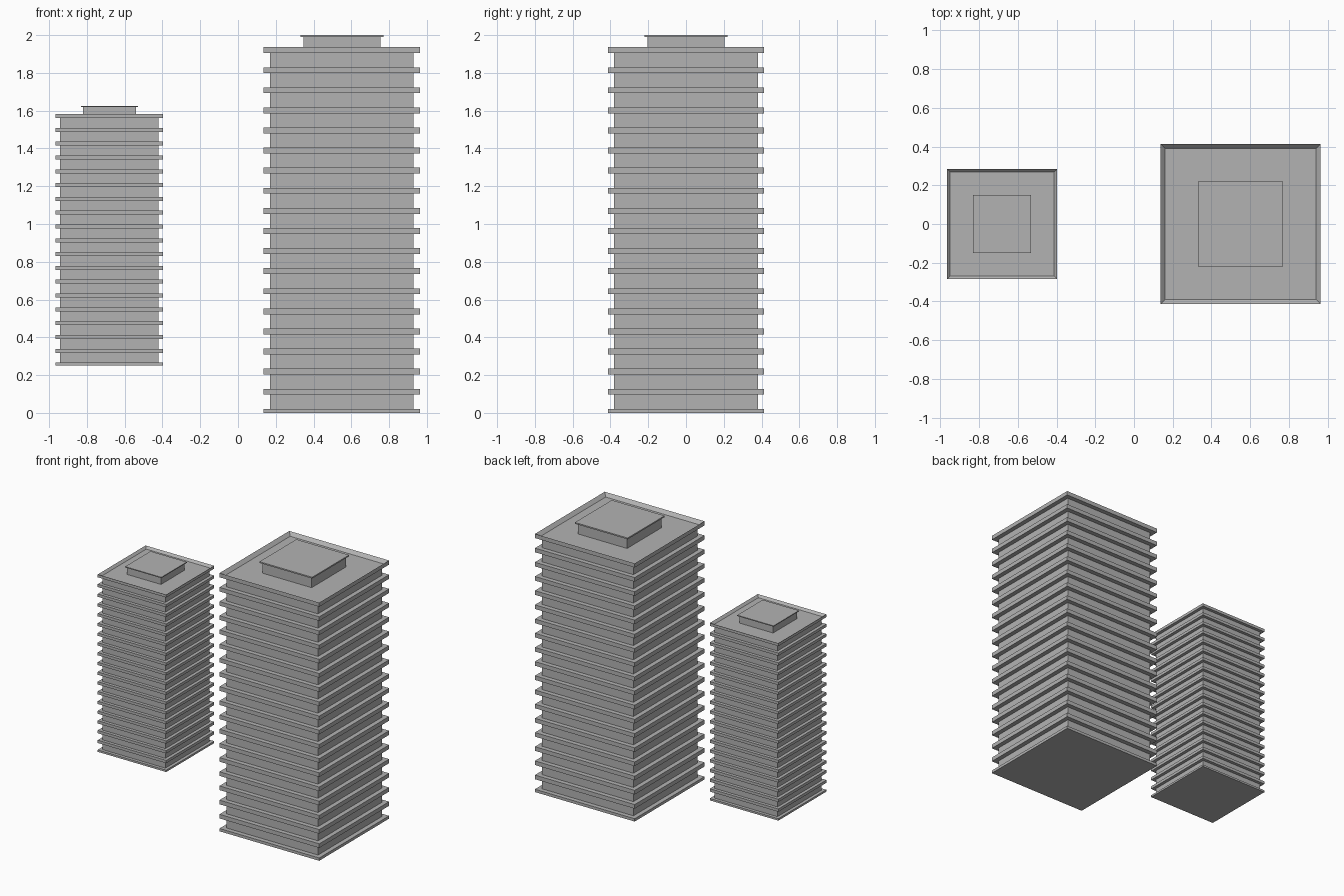
import bpy
import bmesh
from mathutils import Matrix, Vector

cube = bpy.data.objects.get("Cube")
if cube:
    bpy.data.objects.remove(cube, do_unlink=True)

# One concrete grey for everything
concrete = bpy.data.materials.new("concrete_grey")
concrete.use_nodes = True
GREY = (0.45, 0.45, 0.45, 1)
concrete.diffuse_color = GREY
concrete.node_tree.nodes["Principled BSDF"].inputs["Base Color"].default_value = GREY


def add_box(bm, half, low, high):
    """Square block centred on the tower axis; returns its top face."""
    placing = Matrix.Translation((0, 0, (low + high) / 2)) @ Matrix.Diagonal(
        (2 * half, 2 * half, high - low, 1))
    verts = bmesh.ops.create_cube(bm, size=1, matrix=placing)["verts"]
    faces = {f for v in verts for f in v.link_faces}
    return max(faces, key=lambda f: f.calc_center_median().z)


def finish(bm, name, place, scale):
    mesh = bpy.data.meshes.new(name)
    bm.to_mesh(mesh)
    bm.free()
    mesh.materials.append(concrete)
    obj = bpy.data.objects.new(name, mesh)
    obj.location = place
    obj.scale = (scale, scale, scale)
    bpy.context.collection.objects.link(obj)


FLOORS = 18
PITCH = 0.1064
SLAB_TOP = 0.021
SLAB_THICK = 0.031
SLAB_HALF = 0.414
CORE_HALF = 0.38
ROOF = 1.911


def tower(label, place, scale):
    # Main shaft
    bm = bmesh.new()
    add_box(bm, CORE_HALF, 0.005, ROOF)
    finish(bm, label + "_core", place, scale)

    # Floor slabs, the lowest cut off at the ground
    bm = bmesh.new()
    for i in range(FLOORS):
        top = SLAB_TOP + i * PITCH
        add_box(bm, SLAB_HALF, max(0, top - SLAB_THICK), top)
    finish(bm, label + "_floor_slabs", place, scale)

    # Roof slab with a sunken deck inside the parapet
    bm = bmesh.new()
    top = SLAB_TOP + FLOORS * PITCH
    deck = add_box(bm, SLAB_HALF, top - SLAB_THICK, top)
    bmesh.ops.inset_region(bm, faces=[deck], thickness=SLAB_HALF - CORE_HALF)
    bmesh.ops.translate(bm, verts=deck.verts, vec=Vector((0, 0, ROOF + 0.001 - top)))
    finish(bm, label + "_parapet", place, scale)

    # Rooftop plant room and its thin overhanging lid
    bm = bmesh.new()
    add_box(bm, 0.204, ROOF, 1.992)
    finish(bm, label + "_plant_room", place, scale)
    bm = bmesh.new()
    add_box(bm, 0.219, 1.99, 2.0)
    finish(bm, label + "_plant_room_lid", place, scale)


tower("tall_tower", (0.55, 0, 0), 1)
tower("short_tower", (-0.681, 0, 0.252), 0.687)
